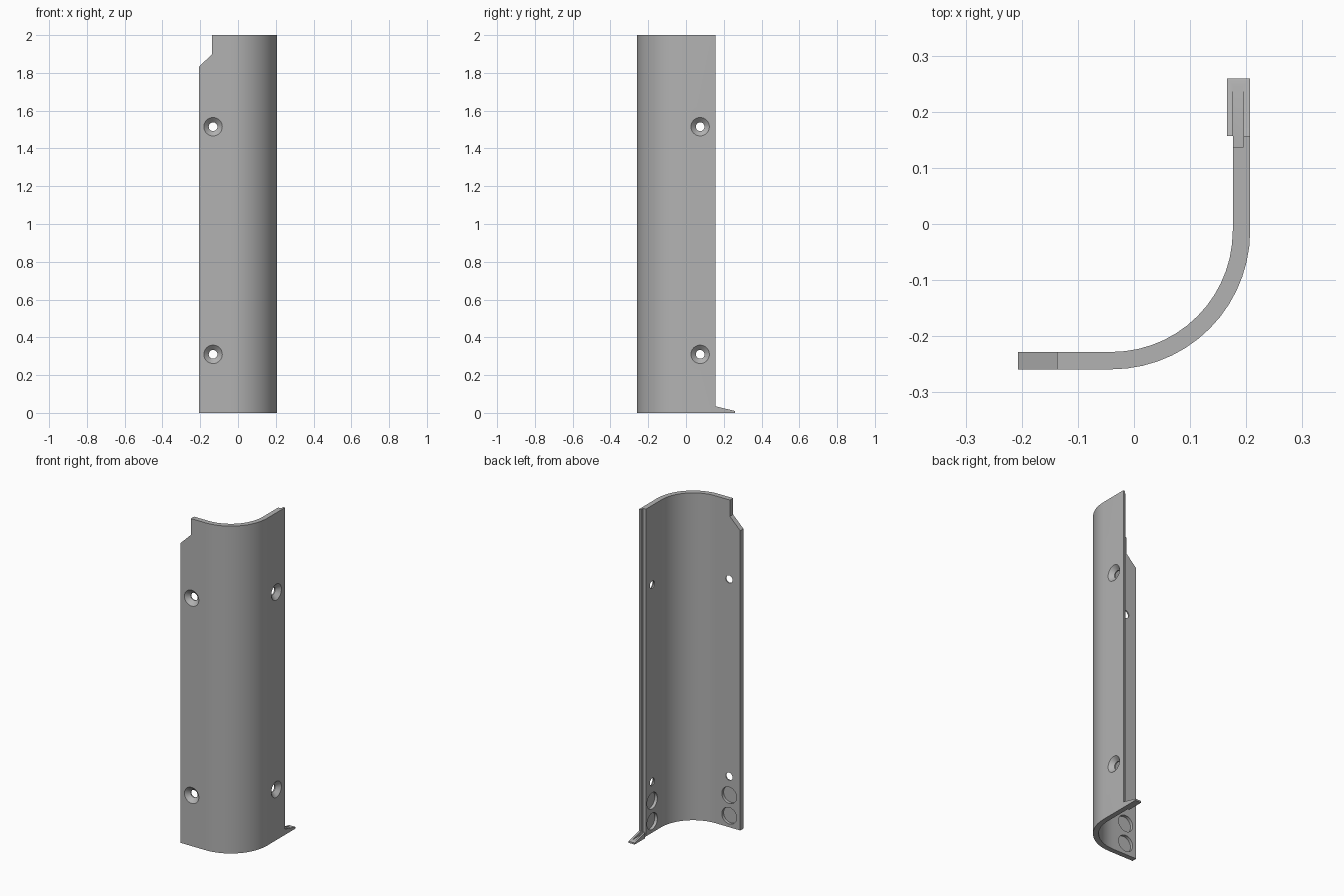
import bpy, bmesh, math
from mathutils import Matrix, Vector

cube = bpy.data.objects.get("Cube")
if cube:
    bpy.data.objects.remove(cube, do_unlink=True)

grey = bpy.data.materials.new("plain grey")
grey.use_nodes = True
COLOUR = (0.45, 0.45, 0.45, 1)
grey.diffuse_color = COLOUR
grey.node_tree.nodes["Principled BSDF"].inputs["Base Color"].default_value = COLOUR


def finish(name, bm):
    bmesh.ops.recalc_face_normals(bm, faces=bm.faces)
    mesh = bpy.data.meshes.new(name)
    bm.to_mesh(mesh)
    bm.free()
    mesh.materials.append(grey)
    obj = bpy.data.objects.new(name, mesh)
    bpy.context.collection.objects.link(obj)
    return obj


def prism(name, points, offset):
    """Extrude a closed outline along an offset."""
    bm = bmesh.new()
    face = bm.faces.new([bm.verts.new(p) for p in points])
    new = bmesh.ops.extrude_face_region(bm, geom=[face], use_keep_orig=True)["geom"]
    verts = [v for v in new if isinstance(v, bmesh.types.BMVert)]
    bmesh.ops.translate(bm, verts=verts, vec=offset)
    return finish(name, bm)


def box(name, lo, hi):
    outline = [(lo[0], lo[1], lo[2]), (hi[0], lo[1], lo[2]),
               (hi[0], hi[1], lo[2]), (lo[0], hi[1], lo[2])]
    return prism(name, outline, (0, 0, hi[2] - lo[2]))


def cone(name, start, axis, r1, r2, length):
    """Round cutter starting at a point and running along an axis."""
    axis = Vector(axis)
    turn = axis.to_track_quat('Z', 'Y').to_matrix().to_4x4()
    bm = bmesh.new()
    bmesh.ops.create_cone(bm, cap_ends=True, segments=32, radius1=r1, radius2=r2, depth=length,
                          matrix=Matrix.Translation(Vector(start) + axis * length / 2) @ turn)
    return finish(name, bm)


def combine(target, tool, operation='DIFFERENCE'):
    mod = target.modifiers.new(operation.title(), 'BOOLEAN')
    mod.operation, mod.solver, mod.object = operation, 'EXACT', tool
    bpy.context.view_layer.objects.active = target
    bpy.ops.object.modifier_apply(modifier=mod.name)
    bpy.data.objects.remove(tool, do_unlink=True)


# Curved corner panel: two flat wings joined by a quarter bend
LEFT, RIGHT, FRONT, BACK = -0.207, 0.207, -0.259, 0.157
THICK, RADIUS, STEPS = 0.031, 0.247, 14
cx, cy = RIGHT - RADIUS, FRONT + RADIUS


def bend(r):
    angles = [-math.pi / 2 + math.pi / 2 * i / STEPS for i in range(STEPS + 1)]
    return [(cx + r * math.cos(a), cy + r * math.sin(a), 0) for a in angles]


outer = [(LEFT, FRONT, 0)] + bend(RADIUS) + [(RIGHT, BACK, 0)]
inner = [(LEFT, FRONT + THICK, 0)] + bend(RADIUS - THICK) + [(RIGHT - THICK, BACK, 0)]
panel = prism("corner_panel", outer + inner[::-1], (0, 0, 2))

# Tapered foot tab at the bottom of the side wing
tab = prism("foot_tab", [(0.166, BACK, 0), (0.166, 0.259, 0), (0.166, 0.259, 0.01),
                         (0.166, BACK, 0.035)], (RIGHT - 0.166, 0, 0))
combine(panel, tab, 'UNION')

# Rebate along the inner side edge, running on as a slot in the tab
combine(panel, box("edge_rebate", (0.15, 0.137, 0.035), (0.195, 0.3, 2.1)))
combine(panel, box("tab_slot", (0.1756, 0.137, 0.013), (0.195, 0.247, 0.05)))

# Notched upper corner of the front wing
combine(panel, prism("corner_notch", [(-0.3, -0.4, 1.74), (-0.137, -0.4, 1.9),
                                      (-0.137, -0.4, 2.1), (-0.3, -0.4, 2.1)], (0, 0.3, 0)))

# Countersunk screw holes and round blind recesses on both wings
HOLE_X, HOLE_Y = -0.132, 0.075
wings = [(lambda z, d: (HOLE_X, FRONT + d, z), (0, 1, 0)),
         (lambda z, d: (RIGHT - d, HOLE_Y, z), (-1, 0, 0))]
for place, inward in wings:
    for z in (0.31, 1.515):
        combine(panel, cone("screw_hole", place(z, -0.02), inward, 0.023, 0.023, 0.08))
        combine(panel, cone("countersink", place(z, -0.002), inward, 0.051, 0.023, 0.026))
    for z in (0.07, 0.195):
        combine(panel, cone("recess", place(z, 0.013), inward, 0.05, 0.05, 0.05))

bpy.ops.object.select_all(action='DESELECT')
panel.select_set(True)
bpy.context.view_layer.objects.active = panel
bpy.ops.object.shade_smooth_by_angle(angle=math.radians(25))
